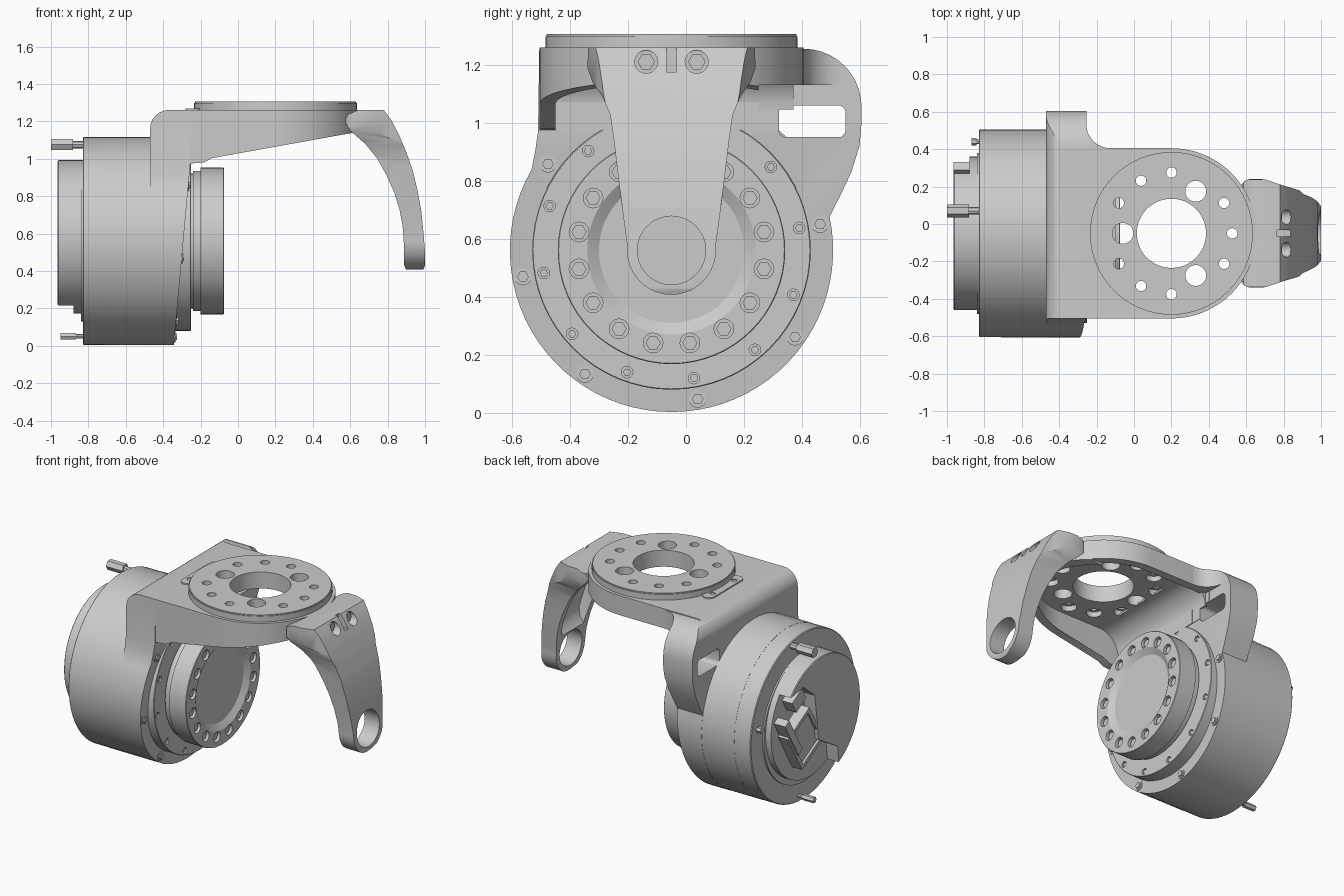
import bpy, bmesh
from math import sin, cos, pi, radians

if "Cube" in bpy.data.objects:
    bpy.data.objects.remove(bpy.data.objects["Cube"])

CY, CZ = -0.05, 0.56          # motor axis (runs along x)
PX = 0.20                     # mounting disc centre in x


def finish(name, bm):
    bmesh.ops.recalc_face_normals(bm, faces=bm.faces)
    me = bpy.data.meshes.new(name)
    bm.to_mesh(me)
    bm.free()
    ob = bpy.data.objects.new(name, me)
    bpy.context.collection.objects.link(ob)
    return ob


def arc(cx, cy, r, a0=0, a1=360, n=12):
    full = abs(a1 - a0) == 360
    return [(cx + r * cos(radians(a0 + (a1 - a0) * i / n)),
             cy + r * sin(radians(a0 + (a1 - a0) * i / n))) for i in range(n if full else n + 1)]


def prism(name, outlines, axis, lo, hi):
    """Extrude one or more 2D outlines along an axis."""
    put = {'x': lambda a, b, h: (h, a, b), 'y': lambda a, b, h: (a, h, b),
           'z': lambda a, b, h: (a, b, h)}[axis]
    bm = bmesh.new()
    for pts in outlines:
        low = [bm.verts.new(put(a, b, lo)) for a, b in pts]
        top = [bm.verts.new(put(a, b, hi)) for a, b in pts]
        bm.faces.new(low)
        bm.faces.new(top)
        for i in range(len(pts)):
            j = (i + 1) % len(pts)
            bm.faces.new((low[i], low[j], top[j], top[i]))
    return finish(name, bm)


def lathe(name, prof, n=64, turn=0.0, cz=CZ):
    """Turn an (x, radius) profile round the motor axis."""
    bm = bmesh.new()
    rings = [[bm.verts.new((x, CY + r * cos(2 * pi * i / n + turn), cz + r * sin(2 * pi * i / n + turn)))
              for i in range(n)] for x, r in prof]
    for p, q in zip(rings, rings[1:]):
        for i in range(n):
            j = (i + 1) % n
            bm.faces.new((p[i], p[j], q[j], q[i]))
    bm.faces.new(rings[0])
    bm.faces.new(rings[-1])
    return finish(name, bm)


def boolean(ob, tool, op='DIFFERENCE', keep=False):
    m = ob.modifiers.new("cut", 'BOOLEAN')
    m.operation, m.object, m.solver = op, tool, 'EXACT'
    dg = bpy.context.evaluated_depsgraph_get()
    me = bpy.data.meshes.new_from_object(ob.evaluated_get(dg))
    ob.modifiers.clear()
    ob.data = me
    if not keep:
        bpy.data.objects.remove(tool)


def ring(radius, count, start, r, n=12):
    """Small outlines spread round the motor axis."""
    return [arc(CY + radius * cos(radians(start + 360 * i / count)),
                CZ + radius * sin(radians(start + 360 * i / count)), r, n=n) for i in range(count)]


# Motor housing, with a sleeve of another facet count for the worn band
lathe("motor_housing", [(-.83, .550), (-.825, .555), (-.46, .555)])
lathe("motor_sleeve", [(-.71, .5562), (-.46, .5562)], 50, .03)
lathe("motor_collar", [(-.84, .43), (-.82, .43)])

# Rear cover with an open pocket for the electronics
cover = lathe("rear_cover", [(-.965, .405), (-.96, .41), (-.82, .41)], cz=.582)
boolean(cover, prism("pocket", [[(-.25, .1), (-.22, .33), (-.02, .45), (.02, .76), (.14, .86), (.5, .8), (.5, .1)]],
                     'x', -1.1, -.88))


def turned_box(name, y, z, w, h, x0, x1, deg=-30):
    c, s = cos(radians(deg)), sin(radians(deg))
    pts = [(y + a * w / 2 * c - b * h / 2 * s, z + a * w / 2 * s + b * h / 2 * c)
           for a, b in ((-1, -1), (1, -1), (1, 1), (-1, 1))]
    return prism(name, [pts], 'x', x0, x1)


tray = turned_box("electronics_tray", .10, .50, .26, .30, -.955, -.87)
boolean(tray, turned_box("tray_cut", .10, .50, .21, .25, -1, -.94))
turned_box("circuit_block", .24, .56, .05, .28, -.965, -.87)
turned_box("connector_block", .17, .78, .12, .09, -.955, -.86)

# Rear cable plugs
for i, (y, z, r, tip) in enumerate(((.07, 1.075, .034, -1.0), (.0, .05, .02, -.95), (.44, .66, .02, -.87))):
    prism(f"plug_head_{i}", [arc(y, z, r, n=6)], 'x', tip, tip + .7 * (-.83 - tip))
    prism(f"plug_stem_{i}", [arc(y, z, r * .6, n=8)], 'x', tip + .02, -.82)

# Upright plate of the bracket: side section crossed with front outline
plate = prism("bracket_upright", [[(-.47, -.02), (-.47, 1.16)] + arc(-.37, 1.16, .1, 170, 90, 8)
              + [(-.255, 1.26), (-.255, .97), (-.345, -.02)]], 'y', -.8, .8)
outline = ([(-.505, 1.3), (-.51, .97), (-.52, .90)] + arc(CY, CZ, .557, 150, 372, 48)
           + [(.53, .745), (.57, .83), (.598, .92), (.605, 1.0)]
           + arc(.405, 1.055, .2, 0, 90, 10) + [(.36, 1.3)])
ear = prism("outline", [outline], 'x', -.6, 0)
boolean(plate, ear, 'INTERSECT', keep=True)
win = arc(.525, 1.035, .025, 0, 90, 4) + arc(.345, 1.035, .025, 90, 180, 4) \
    + arc(.345, .975, .025, 180, 270, 4) + arc(.525, .975, .025, 270, 360, 4)
boolean(plate, prism("window", [win], 'x', -.6, 0))
# Corner gusset between ear and top plate
gusset = prism("ear_gusset", [[(-.27, .38), (-.27, .6), (-.255, .575)] + arc(-.125, .535, .13, 180, 270, 8)
               + [(-.125, .38)]], 'z', 1.13, 1.254)
boolean(gusset, ear, 'INTERSECT')

# Hollow top plate with sloping skirt
top = prism("bracket_top", [[(-.47, .405), (-.47, -.505)] + arc(PX, CY, .455, -90, 90, 36)],
            'z', .8, 1.4)
side = prism("side", [[(-.48, .97), (-.47, 1.16)] + arc(-.37, 1.16, .1, 170, 90, 8)
             + [(.8, 1.26), (.8, 1.172), (-.14, 1.003), (-.18, .98), (-.25, .975)]], 'y', -.8, .8)
boolean(top, side, 'INTERSECT')
boolean(top, prism("hollow", [[(-.25, .35), (-.25, -.45)] + arc(PX, CY, .40, -90, 90, 36)],
                   'z', .7, 1.195))
# Skirt is cut back beside the ear window, and the plate is opened there
boolean(top, prism("skirt_cut", [[(-.252, .7), (-.252, 1.13), (.56, 1.13), (.56, .7)]], 'y', .25, .6))
boolean(top, prism("window_top", [win], 'x', -.6, 0))
# Concave web between upright and plate floor
prism("inner_web", [[(-.26, 1.21), (-.26, 1.045)] + arc(-.10, 1.045, .152, 180, 90, 10) + [(-.10, 1.21)]],
      'y', -.47, .37)

# Raised mounting disc; holes go through disc and plate
disc = prism("mounting_disc", [arc(PX, CY, .435, n=64)], 'z', 1.25, 1.298)
lip = prism("mounting_disc_face", [arc(PX, CY, .43, n=64)], 'z', 1.28, 1.305)
holes, seats = [arc(PX, CY, .185, n=48)], []
for k in range(12):
    a = radians(30 * k)
    R, r = (.26, .056) if k in (2, 6, 10) else (.325, .028)
    holes.append(arc(PX + R * cos(a), CY + R * sin(a), r, n=20))
    if r < .05:
        seats.append(arc(PX + R * cos(a), CY + R * sin(a), .048, n=20))
drill = prism("drill", holes, 'z', 1.1, 1.4)
for ob in (top, disc, lip):
    boolean(ob, drill, keep=True)
bpy.data.objects.remove(drill)
boolean(top, prism("seats", seats, 'z', 1.15, 1.23))
pad = prism("locating_pad", [arc(-.24, .10, .04, 0, 180, 10) + arc(-.24, -.19, .04, 180, 360, 10)],
            'z', 1.25, 1.268)
boolean(pad, prism("pad_holes", [arc(-.245, y, .018) for y in (.07, -.16)], 'z', 1.262, 1.4))

# Stepped flange and its two bolt circles
flange = lathe("motor_flange", [(-.46, .48), (-.253, .48), (-.25, .477)])
boolean(flange, prism("flange_holes", ring(.447, 12, -80, .02), 'x', -.275, -.2))
prism("flange_bolts", ring(.447, 12, -80, .014, 6), 'x', -.29, -.255)
for i in range(8):
    a = radians(-80 + 45 * i)
    y, z = CY + .52 * cos(a), CZ + .52 * sin(a)
    if z < .95:
        face = -.345 + .09 * z
        prism(f"rim_washer_{i}", [arc(y, z, .03, n=16)], 'x', face - .03, face + .006)
        prism(f"rim_bolt_{i}", [arc(y, z, .02, n=6)], 'x', face - .03, face + .014)

# Output rotor with dished face and sixteen socket bolts
rotor = lathe("output_rotor", [(-.27, .36), (-.24, .36), (-.24, .375), (-.20, .375), (-.20, .392),
                               (-.078, .392), (-.075, .389), (-.075, .29), (-.10, .25)])
boolean(rotor, prism("rotor_holes", ring(.325, 16, 11.25, .034, 16), 'x', -.12, 0))
prism("rotor_bolts", ring(.325, 16, 11.25, .026, 6), 'x', -.13, -.088)

# Curved support arm: side section crossed with tapered front outline and rounded plan
arm = prism("support_arm", [[(.57, 1.20), (.585, 1.235), (.64, 1.26), (.78, 1.26), (.82, 1.205), (.86, 1.13),
            (.90, 1.035), (.935, .935), (.96, .83), (.98, .72), (.992, .60), (1, .50), (1, .43), (.99, .405),
            (.90, .405), (.888, .43), (.888, .53), (.88, .64), (.863, .73), (.835, .82), (.795, .91),
            (.745, 1.0), (.68, 1.08), (.60, 1.15)]], 'y', -.5, .4)
HALF = [(1.30, .285), (1.19, .29), (1.14, .272), (1.09, .238), (1.03, .212), (.95, .2), (.75, .176), (.58, .153)]
PLAN = [(.5, .15), (.56, .24), (.59, .28), (.63, .295), (.70, .288), (.80, .255), (.87, .235), (.93, .21),
        (.975, .175), (1.02, .14)]


def taper(inset, rows):
    return [(CY - h + inset, z) for z, h in rows], [(CY + h - inset, z) for z, h in reversed(rows)]


left, right = taper(0, HALF)
boolean(arm, prism("arm_outline", [left + arc(CY, CZ, .153, 180, 360, 20) + right], 'x', .4, 1.1), 'INTERSECT')
plan = [(x, CY - h) for x, h in PLAN] + [(x, CY + h) for x, h in reversed(PLAN)]
boolean(arm, prism("arm_plan", [plan], 'z', .3, 1.4), 'INTERSECT')
chan = prism("channel", [[(.56, .95), (.62, 1.205), (.745, 1.205), (.80, 1.12), (.845, 1.02), (.88, .925),
             (.905, .83), (.918, .77), (.905, .72), (.87, .68), (.65, .85)]], 'y', -.5, .4)
left, right = taper(.045, HALF[:7] + [(.65, .15)])
boolean(chan, prism("channel_outline", [left + right], 'x', .4, 1.1), 'INTERSECT')
boolean(arm, chan)
boolean(arm, prism("arm_bore", [arc(CY, CZ, .118, n=40)], 'x', .7, 1.1))
boolean(arm, prism("arm_bolt_seats", [arc(y, 1.21, .04, n=16) for y in (-.137, .037)], 'x', .772, 1.1))
boolean(arm, prism("arm_slot", [[(-.067, 1.175), (-.033, 1.175), (-.033, 1.3), (-.067, 1.3)]], 'x', .765, 1.1))
prism("arm_bolts", [arc(y, 1.21, .03, n=6) for y in (-.137, .037)], 'x', .74, .79)

# Smooth shading with crisp edges
bpy.ops.object.select_all(action='SELECT')
bpy.context.view_layer.objects.active = arm
bpy.ops.object.shade_smooth_by_angle(angle=radians(30))
